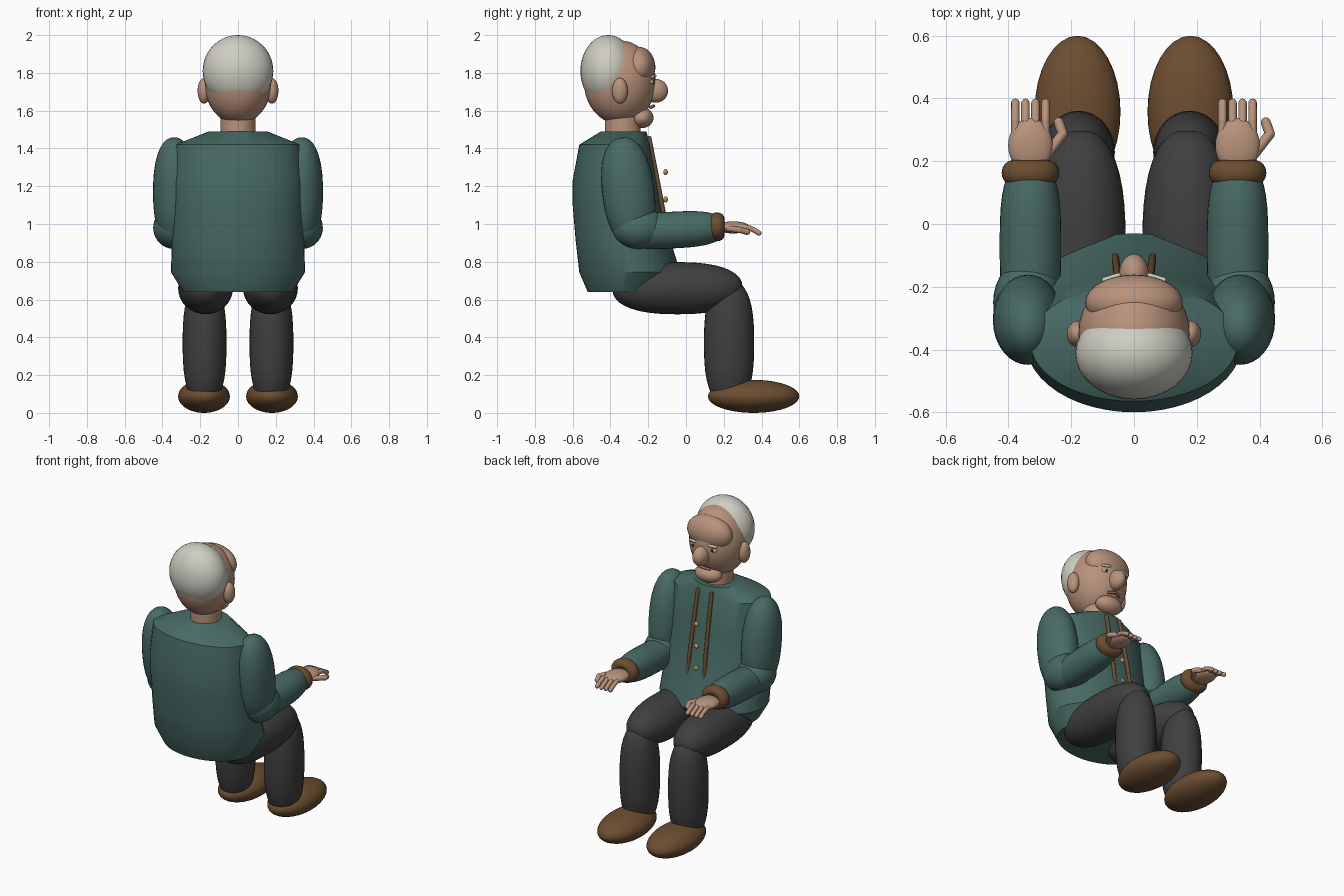
import bpy, bmesh
from math import radians, sin, cos, pi
from mathutils import Matrix, Vector, Euler

if "Cube" in bpy.data.objects:
    bpy.data.objects.remove(bpy.data.objects["Cube"])


def material(name, rgb):
    m = bpy.data.materials.new(name)
    m.diffuse_color = (*rgb, 1)
    m.use_nodes = True
    m.node_tree.nodes["Principled BSDF"].inputs["Base Color"].default_value = m.diffuse_color
    return m


SKIN = material("skin", (0.48, 0.29, 0.20))
HAIR = material("hair", (0.62, 0.61, 0.54))
SHIRT = material("green_cloth", (0.065, 0.145, 0.13))
TROUSER = material("grey_cloth", (0.05, 0.05, 0.05))
LEATHER = material("leather", (0.15, 0.075, 0.03))
BRASS = material("brass", (0.45, 0.3, 0.12))
DARK = material("dark", (0.03, 0.02, 0.02))
LIP = material("lip", (0.35, 0.15, 0.12))


def finish(bm, name, mat, angle=40):
    bmesh.ops.recalc_face_normals(bm, faces=bm.faces)
    me = bpy.data.meshes.new(name)
    bm.to_mesh(me)
    bm.free()
    me.materials.append(mat)
    ob = bpy.data.objects.new(name, me)
    bpy.context.collection.objects.link(ob)
    bpy.context.view_layer.objects.active = ob
    ob.select_set(True)
    bpy.ops.object.shade_smooth_by_angle(angle=radians(angle))
    ob.select_set(False)
    return ob


def blob(name, c, r, mat, n=2, rot=(0, 0, 0), seg=32):
    """Ellipsoid; n > 2 makes it blunter along its local z axis."""
    bm = bmesh.new()
    bmesh.ops.create_uvsphere(bm, u_segments=seg, v_segments=seg // 2 + 4, radius=1)
    for v in bm.verts:
        t = min(abs(v.co.z), 1)
        if n != 2 and t < 0.999:
            f = (1 - t ** n) ** (1 / n) / (1 - t * t) ** 0.5
            v.co.x *= f
            v.co.y *= f
    e = Euler([radians(a) for a in rot]).to_matrix().to_4x4()
    bm.transform(Matrix.Translation(c) @ e @ Matrix.Diagonal((*r, 1)))
    return finish(bm, name, mat)


def loft(name, rings, mat, seg=48):
    """Elliptical rings given as (z, half width, back y, front y)."""
    bm = bmesh.new()
    loops = []
    for z, rx, y0, y1 in rings:
        loops.append([bm.verts.new((rx * cos(2 * pi * i / seg),
                                    (y0 + y1) / 2 + (y1 - y0) / 2 * sin(2 * pi * i / seg), z))
                      for i in range(seg)])
    for a, b in zip(loops, loops[1:]):
        for i in range(seg):
            j = (i + 1) % seg
            bm.faces.new((a[i], a[j], b[j], b[i]))
    bm.faces.new(loops[0])
    bm.faces.new(loops[-1])
    return finish(bm, name, mat, 30)


def tube(name, pts, r, mat, seg=12):
    """Round rod through points, with ball joints."""
    bm = bmesh.new()
    for a, b in zip(pts, pts[1:]):
        a, b = Vector(a), Vector(b)
        d = b - a
        m = Matrix.Translation((a + b) / 2) @ d.to_track_quat('Z', 'Y').to_matrix().to_4x4()
        bmesh.ops.create_cone(bm, cap_ends=True, segments=seg, radius1=r, radius2=r,
                              depth=d.length, matrix=m)
    for p in pts:
        bmesh.ops.create_uvsphere(bm, u_segments=seg, v_segments=8, radius=r,
                                  matrix=Matrix.Translation(p))
    return finish(bm, name, mat)


# Torso and neck
loft("tunic", [(0.64, 0.29, -0.52, -0.10), (0.745, 0.355, -0.565, -0.03),
               (0.92, 0.35, -0.585, -0.085), (1.10, 0.345, -0.60, -0.135),
               (1.23, 0.345, -0.60, -0.155), (1.42, 0.33, -0.565, -0.19),
               (1.49, 0.155, -0.45, -0.21)], SHIRT)
loft("neck", [(1.44, 0.092, -0.43, -0.24), (1.60, 0.092, -0.43, -0.24)], SKIN)

# Head and face
blob("head", (0, -0.35, 1.75), (0.178, 0.19, 0.222), SKIN)
blob("hair_cap", (0, -0.412, 1.81), (0.187, 0.147, 0.19), HAIR)
blob("forehead", (0, -0.25, 1.83), (0.155, 0.088, 0.108), SKIN)
blob("nose", (0, -0.16, 1.705), (0.047, 0.065, 0.063), SKIN)
blob("chin", (0, -0.235, 1.562), (0.09, 0.063, 0.055), SKIN)
tube("mouth", [(-0.04, -0.188, 1.617), (0, -0.172, 1.625), (0.04, -0.188, 1.617)], 0.008, LIP)

# Tunic front: trims and floating buttons
for z in (1.275, 1.13, 0.985):
    blob("button", (0, -0.108, z), (0.016, 0.012, 0.016), BRASS, seg=16)

for s in (-1, 1):
    tube("tunic_trim", [(s * 0.05, -0.195, 1.455), (s * 0.055, -0.145, 1.2),
                        (s * 0.058, -0.12, 1.065), (s * 0.06, -0.102, 0.92)], 0.012, LEATHER)

    # Ears, eyes and brows
    blob("ear", (s * 0.18, -0.35, 1.705), (0.034, 0.042, 0.068), SKIN)
    blob("eye", (s * 0.07, -0.185, 1.752), (0.024, 0.014, 0.012), HAIR, seg=16)
    blob("pupil", (s * 0.07, -0.176, 1.752), (0.011, 0.008, 0.010), DARK, seg=12)
    tube("eyebrow", [(s * 0.05, -0.164, 1.785), (s * 0.095, -0.178, 1.78)], 0.008, HAIR)

    # Legs and shoes
    blob("thigh", (s * 0.172, -0.045, 0.66), (0.145, 0.138, 0.345), TROUSER, 2.4, (90, 0, 0))
    blob("shin", (s * 0.177, 0.228, 0.37), (0.116, 0.133, 0.33), TROUSER, 2.6)
    blob("shoe", (s * 0.18, 0.358, 0.0875), (0.137, 0.242, 0.0875), LEATHER)

    # Arms and cuffs
    blob("upper_arm", (s * 0.338, -0.305, 1.17), (0.112, 0.138, 0.29), SHIRT, 2.3, (7, 0, 0))
    blob("elbow", (s * 0.338, -0.25, 0.98), (0.111, 0.14, 0.112), SHIRT)
    blob("forearm", (s * 0.33, -0.07, 0.968), (0.098, 0.097, 0.27), SHIRT, 3, (93, 0, 0))
    bpy.ops.mesh.primitive_torus_add(location=(s * 0.33, 0.163, 0.985), rotation=(pi / 2, 0, 0),
                                     major_radius=0.055, minor_radius=0.037,
                                     major_segments=32, minor_segments=16)
    cuff = bpy.context.object
    cuff.name = "cuff"
    cuff.scale = (1, 0.83, 1.1)
    cuff.data.materials.append(LEATHER)
    bpy.ops.object.shade_smooth_by_angle(angle=radians(40))
    cuff.select_set(False)

    # Hands, thumb on the +x side of each
    hx = s * 0.33
    blob("palm", (hx, 0.25, 0.982), (0.071, 0.088, 0.032), SKIN)
    for i in range(4):
        x = hx - 0.048 + i * 0.032
        tube("finger", [(x, 0.27, 0.985), (x, 0.33, 0.982), (x, 0.365, 0.965),
                        (x, 0.386, 0.952)], 0.0135, SKIN)
    tube("thumb", [(hx + 0.055, 0.225, 0.975), (hx + 0.103, 0.287, 0.968),
                   (hx + 0.09, 0.324, 0.958)], 0.016, SKIN)
